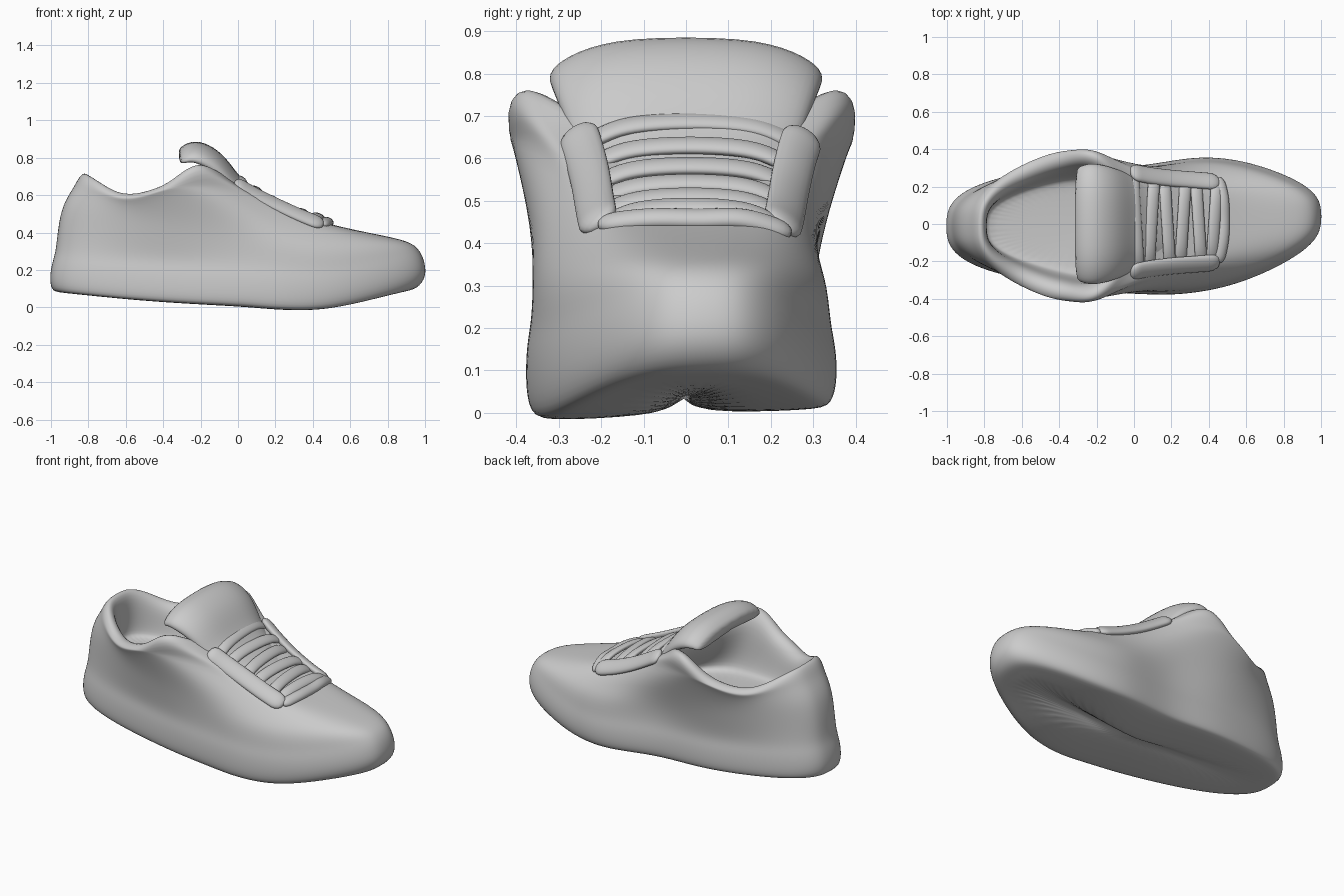
import bpy, bmesh, math
from mathutils import Vector

if "Cube" in bpy.data.objects:
    bpy.data.objects.remove(bpy.data.objects["Cube"])


def spline(vals, t):
    """Catmull-Rom value at t in 0..1 through evenly spaced values."""
    n = len(vals) - 1
    i = min(int(t * n), n - 1)
    u = t * n - i
    p1, p2 = vals[i], vals[i + 1]
    p0 = vals[i - 1] if i > 0 else 2 * p1 - p2
    p3 = vals[i + 2] if i + 2 <= n else 2 * p2 - p1
    return 0.5 * (2 * p1 + (p2 - p0) * u + (2 * p0 - 5 * p1 + 4 * p2 - p3) * u * u
                  + (3 * p1 - p0 - 3 * p2 + p3) * u ** 3)


def loft(name, rings, subdiv=1):
    """Skin a list of closed rings of points and cap both ends."""
    bm = bmesh.new()
    loops = [[bm.verts.new(p) for p in r] for r in rings]
    n = len(loops[0])
    for a, b in zip(loops, loops[1:]):
        for i in range(n):
            j = (i + 1) % n
            bm.faces.new((a[i], a[j], b[j], b[i]))
    bm.faces.new(loops[0])
    bm.faces.new(loops[-1])
    bmesh.ops.recalc_face_normals(bm, faces=bm.faces)
    for f in bm.faces:
        f.smooth = True
    me = bpy.data.meshes.new(name)
    bm.to_mesh(me)
    bm.free()
    ob = bpy.data.objects.new(name, me)
    bpy.context.collection.objects.link(ob)
    m = ob.modifiers.new("smooth", 'SUBSURF')
    m.levels = m.render_levels = subdiv
    return ob


def rounded(v, power):
    return math.copysign(abs(v) ** power, v)


def foot_ring(xh, xt, zs, ws, n=56):
    """Shoe-shaped ring: heel x, toe x, heights and half widths from heel to toe."""
    pts = []
    for i in range(n):
        a = 2 * math.pi * i / n
        f = (1 - math.cos(a)) / 2
        s = math.sin(a)
        x = xh + (xt - xh) * f
        z = spline(zs, f)
        y = rounded(s, 0.72) * spline(ws, f)
        if s > 0:  # arch pinch on the inner side, fading out towards the collar
            y -= 0.045 * math.exp(-((x + 0.02) / 0.26) ** 2) * s * min(1, max(0, (.62 - z) / .25))
        y += -0.01 + 0.05 * max(0, (x - 0.2) / 0.8)
        pts.append((x, y, z + 0.04 * y * max(0, 1 - z / 0.15)))
    return pts


body = []

# Sole: centre line, then one outline and one underside curve, lifted and scaled
sole_w = [.335, .335, .365, .38, .31]
sole_z = [.08, .04, .015, -.004, .085]
body.append(foot_ring(-.8, .75, [.068, .038, .015, -.002, .045], [.01] * 5))
for xh, xt, scale, lift in [(-.96, .88, .87, 0), (-1, .96, .975, .01), (-1.01, 1.01, 1, .08),
                            (-.995, 1, .99, .16), (-.975, .975, .955, .22)]:
    body.append(foot_ring(xh, xt, [z + lift for z in sole_z], [w * scale for w in sole_w]))

# Upper, narrowing from the toe box up to the collar
body.append(foot_ring(-.965, .92, [.42, .37, .34, .32, .355], [.31, .34, .35, .36, .31]))
body.append(foot_ring(-.94, .75, [.55, .48, .47, .41, .388], [.31, .355, .36, .315, .29]))
body.append(foot_ring(-.88, .35, [.64, .565, .66, .6, .47], [.3, .365, .405, .305, .25]))
body.append(foot_ring(-.855, .03, [.69, .585, .62, .72, .63], [.29, .35, .405, .455, .37]))

# Collar rim, then the lining dropping to the insole
rim_z = [.73, .62, .66, .785, .67]
rim_w = [.27, .305, .36, .415, .34]
floor_z = [.42, .4, .38, .35, .33]
body.append(foot_ring(-.82, 0, rim_z, rim_w))
for xh, xt, drop, scale in [(-.785, -.05, .15, .79), (-.79, .05, .6, .77),
                            (-.8, .2, .93, .75), (-.77, .18, 1, .65)]:
    body.append(foot_ring(xh, xt, [z + (b - z) * drop for z, b in zip(rim_z, floor_z)],
                          [w * scale for w in rim_w]))
shoe = loft("shoe_body", body, 2)
bpy.context.view_layer.update()
skin = shoe.evaluated_get(bpy.context.evaluated_depsgraph_get())


def on_body(x, y, lift):
    """Point lying on top of the upper."""
    hit, p, _, _ = skin.ray_cast(Vector((x, y, 2)), Vector((0, 0, -1)))
    return (x, y, (p.z if hit else .5) + lift)


# Padded tongue: arched oval sections swept from the vamp to its top edge
tongue_x = [.47, .2, .01, -.12, -.23, -.315]
tongue_z = [.42, .52, .65, .785, .84, .82]
tongue_w = [.2, .215, .255, .305, .325, .3]
tongue_t = [.02, .03, .035, .05, .05, .025]
sections = []
for k in range(16):
    t = k / 15
    x, z, w, th = (spline(c, t) for c in (tongue_x, tongue_z, tongue_w, tongue_t))
    b = min(t, .98)
    slope = math.atan2(spline(tongue_z, b + .02) - spline(tongue_z, b),
                       spline(tongue_x, b) - spline(tongue_x, b + .02))
    ring = []
    for i in range(24):
        a = 2 * math.pi * i / 24
        y = w * rounded(math.cos(a), .7)
        h = th * rounded(math.sin(a), .7)
        ring.append((x + math.sin(slope) * h, y,
                     z + math.cos(slope) * h - .05 * abs(y / w) ** 3))
    sections.append(ring)
loft("tongue", sections, 1)


def band(name, pts, width, thick, wide, steps=16, n=10):
    """Flat oval band along a path; wide is the direction of its width."""
    rings = []
    cols = list(zip(*pts))

    def at(t):
        return Vector([spline(c, t) for c in cols])
    for i in range(steps + 1):
        t = i / steps
        p = at(t)
        d = (at(min(1, t + .02)) - at(max(0, t - .02))).normalized()
        u = Vector(wide)
        u = (u - d * u.dot(d)).normalized()
        v = d.cross(u)
        k = 0.5 if i in (0, steps) else 1
        rings.append([p + u * width * k * math.cos(2 * math.pi * j / n)
                      + v * thick * k * math.sin(2 * math.pi * j / n) for j in range(n)])
    return loft(name, rings, 1)


# Eyestays on both sides of the lacing, laid on the upper
for side, label in ((1, "inner"), (-1, "outer")):
    path = [on_body(x, side * y + .01, .006)
            for x, y in ((.46, .215), (.33, .225), (.2, .235), (.08, .25), (-.02, .27))]
    band("eyestay_" + label, path, .055, .026, (0, side * .8, -.6))

# Front edge of the lacing panel
band("lace_panel_front", [on_body(x, y, .008) for x, y in
                          ((.45, -.21), (.475, -.09), (.48, .03), (.475, .14), (.45, .25))],
     .035, .025, (1, 0, -.4))

# Lace rows across the tongue
for i in range(6):
    x = .43 - .084 * i
    z = .487 + .02 * i + .004 * i * i
    w = .225 + .006 * i
    skew = .015 * (-1) ** i
    path = [(x + skew * s, w * s + .01, z - .055 * abs(s) ** 3) for s in (-1, -.6, 0, .6, 1)]
    band("lace_%d" % (i + 1), path, .036, .018, (1, 0, -.45))
